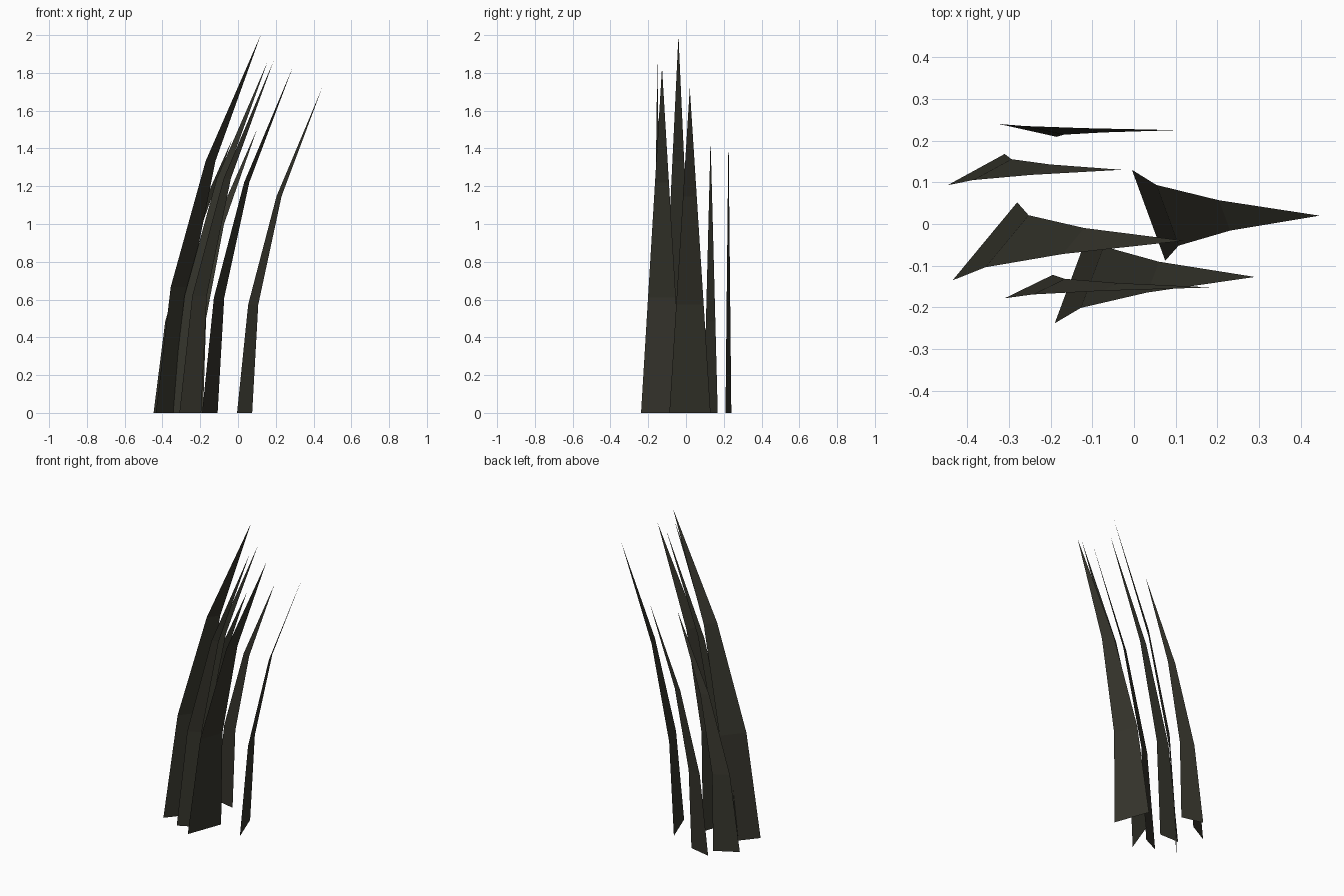
import bpy

if "Cube" in bpy.data.objects:
    bpy.data.objects.remove(bpy.data.objects["Cube"])

# One dark olive colour for all blades
mat = bpy.data.materials.new("dark_olive")
mat.diffuse_color = (0.036, 0.035, 0.025, 1.0)
mat.use_nodes = True
mat.node_tree.nodes["Principled BSDF"].inputs["Base Color"].default_value = mat.diffuse_color

SEGMENTS = 3


def grass_blade(name, a, b, tip, height):
    """Flat ribbon: base edge a-b, linear taper, quadratic lean to the tip."""
    cx, cy = (a[0] + b[0]) / 2, (a[1] + b[1]) / 2
    hx, hy = (b[0] - a[0]) / 2, (b[1] - a[1]) / 2
    verts, faces = [], []
    for i in range(SEGMENTS):
        t = i / SEGMENTS
        x, y = cx + (tip[0] - cx) * t * t, cy + (tip[1] - cy) * t * t
        w = 1 - t
        verts += [(x - hx * w, y - hy * w, height * t),
                  (x + hx * w, y + hy * w, height * t)]
        if i:
            k = 2 * i
            faces.append((k - 2, k - 1, k + 1, k))
    verts.append((tip[0], tip[1], height))
    n = len(verts)
    faces.append((n - 3, n - 2, n - 1))
    mesh = bpy.data.meshes.new(name)
    mesh.from_pydata(verts, [], faces)
    mesh.materials.append(mat)
    obj = bpy.data.objects.new(name, mesh)
    bpy.context.collection.objects.link(obj)


# Base edge ends, tip position, height of each blade
blades = [
    ((-0.325, 0.24), (-0.185, 0.209), (0.10, 0.225), 1.50),
    ((-0.447, 0.093), (-0.31, 0.168), (-0.03, 0.13), 1.45),
    ((-0.435, -0.135), (-0.28, 0.052), (0.12, -0.04), 2.00),
    ((-0.31, -0.178), (-0.195, -0.122), (0.187, -0.152), 1.86),
    ((-0.19, -0.238), (-0.108, -0.017), (0.29, -0.127), 1.83),
    ((-0.005, 0.13), (0.075, -0.088), (0.445, 0.02), 1.72),
    ((-0.355, -0.024), (-0.22, -0.024), (0.157, -0.024), 1.86),
]
for i, blade in enumerate(blades, 1):
    grass_blade(f"grass_blade_{i}", *blade)
